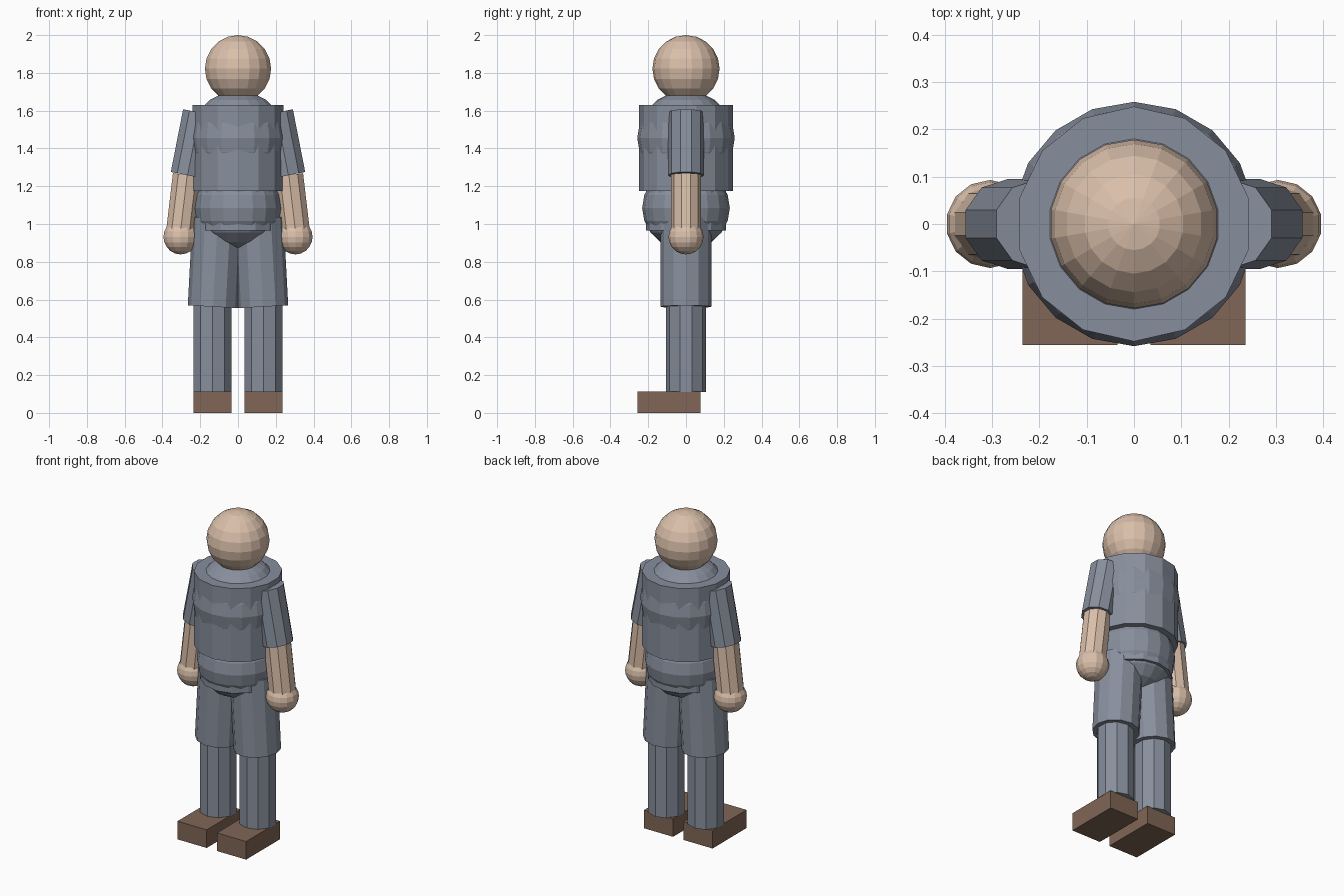
import bpy
import bmesh
from mathutils import Matrix, Vector

if "Cube" in bpy.data.objects:
    bpy.data.objects.remove(bpy.data.objects["Cube"])


def material(name, rgb):
    m = bpy.data.materials.new(name)
    m.diffuse_color = (*rgb, 1)
    m.use_nodes = True
    m.node_tree.nodes["Principled BSDF"].inputs["Base Color"].default_value = m.diffuse_color
    return m


cloth = material("grey_blue_cloth", (0.245, 0.275, 0.335))
skin = material("skin", (0.70, 0.52, 0.40))
leather = material("brown_leather", (0.215, 0.133, 0.092))


def finish(bm, name, mat):
    bmesh.ops.recalc_face_normals(bm, faces=bm.faces)
    mesh = bpy.data.meshes.new(name)
    bm.to_mesh(mesh)
    bm.free()
    mesh.materials.append(mat)
    obj = bpy.data.objects.new(name, mesh)
    bpy.context.collection.objects.link(obj)
    return obj


def ball(name, mat, center, radius, height=None, segments=18, rings=10):
    """Faceted ball, optionally squashed to a given half height."""
    bm = bmesh.new()
    bmesh.ops.create_uvsphere(bm, u_segments=segments, v_segments=rings, radius=1)
    bm.transform(Matrix.Translation(center) @ Matrix.Diagonal((radius, radius, height or radius, 1)))
    return finish(bm, name, mat)


def tube(name, mat, start, end, radius, sides):
    """Capped cylinder between two points in a plane of constant y."""
    a, b = Vector(start), Vector(end)
    axis = b - a
    bm = bmesh.new()
    bmesh.ops.create_cone(bm, cap_ends=True, segments=sides, radius1=radius,
                          radius2=radius, depth=axis.length)
    turn = Vector((0, 0, 1)).rotation_difference(axis.normalized()).to_matrix().to_4x4()
    bm.transform(Matrix.Translation((a + b) / 2) @ turn)
    return finish(bm, name, mat)


def box(name, mat, center, size):
    bm = bmesh.new()
    bmesh.ops.create_cube(bm, size=1)
    bm.transform(Matrix.Translation(center) @ Matrix.Diagonal((*size, 1)))
    return finish(bm, name, mat)


# Head and body
ball("head", skin, (0, 0, 1.822), 0.178)
ball("chest", cloth, (0, 0, 1.455), 0.258, 0.25)
tube("vest", cloth, (0, 0, 1.175), (0, 0, 1.63), 0.248, 14)
ball("belly", cloth, (0, 0, 1.085), 0.232, 0.222)
tube("waist", cloth, (0, 0, 0.965), (0, 0, 1.2), 0.212, 14)

# Arms and legs on both sides
for side, s in (("left", -1), ("right", 1)):
    tube(f"{side}_sleeve", cloth, (s * 0.267, 0, 1.258), (s * 0.202, 0, 1.59), 0.095, 10)
    tube(f"{side}_forearm", skin, (s * 0.308, 0, 0.93), (s * 0.269, 0, 1.26), 0.08, 10)
    ball(f"{side}_hand", skin, (s * 0.304, 0, 0.932), 0.093, segments=14, rings=10)
    tube(f"{side}_thigh", cloth, (s * 0.132, 0, 0.562), (s * 0.107, 0, 1.03), 0.134, 12)
    tube(f"{side}_shin", cloth, (s * 0.135, 0, 0.11), (s * 0.135, 0, 0.62), 0.107, 10)
    box(f"{side}_shoe", leather, (s * 0.135, -0.09, 0.056), (0.2, 0.332, 0.112))
